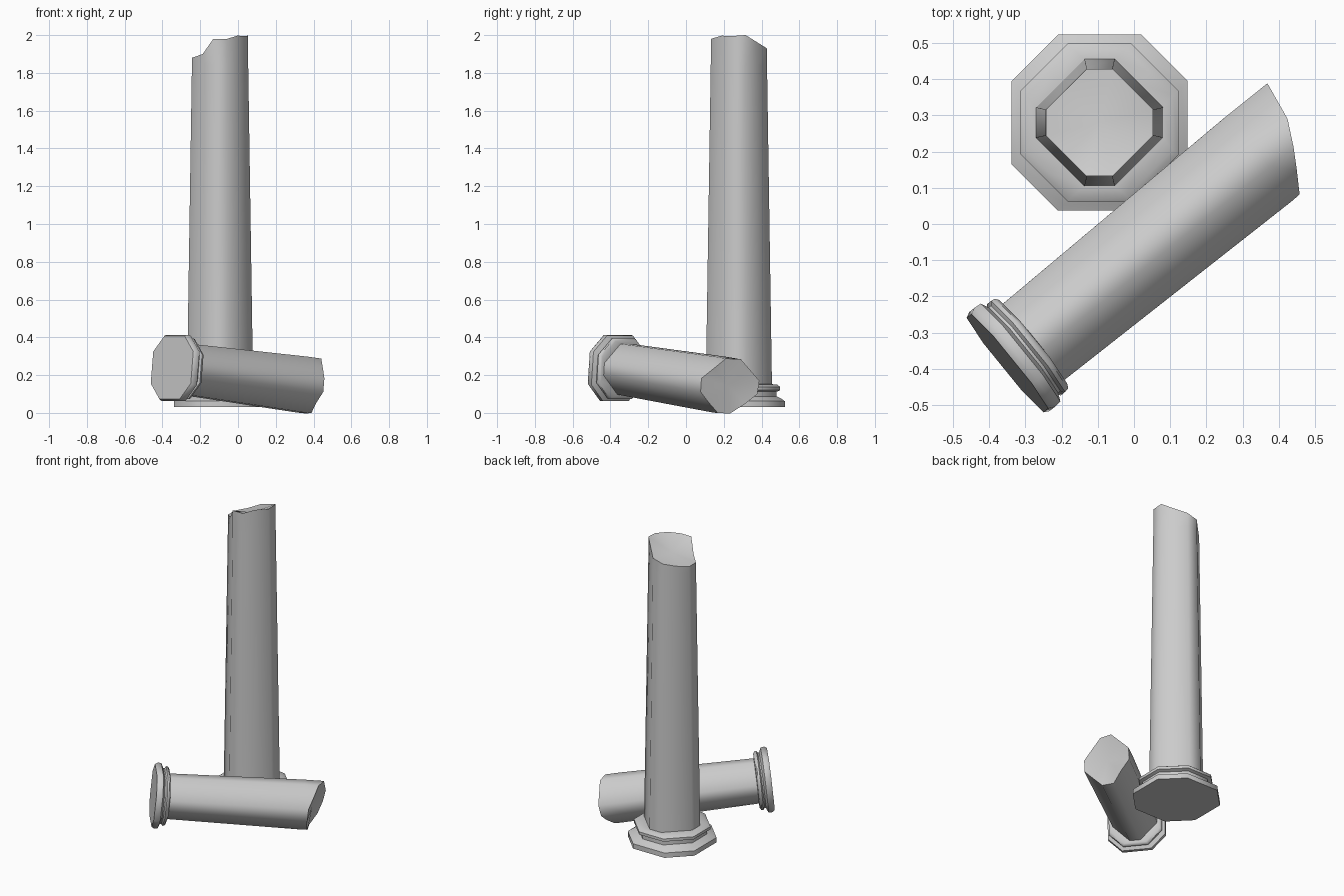
import bpy, bmesh, math
from mathutils import Vector, Matrix

if "Cube" in bpy.data.objects:
    bpy.data.objects.remove(bpy.data.objects["Cube"])


def octagon(a, c):
    """Chamfered square: half width a, half flat length c, midpoint on each chamfer."""
    m = (a + c) / 2
    pts = []
    for q in range(4):
        for x, y in ((a, -c), (a, c), (m, m)):
            for _ in range(q):
                x, y = -y, x
            pts.append((x, y))
    return pts


def column(name, rings, broken, core, matrix):
    """Loft octagon rings (z, a, c) and finish with a jagged broken end."""
    bm = bmesh.new()
    loops = []
    for z, a, c in rings:
        loops.append([bm.verts.new((x, y, z)) for x, y in octagon(a, c)])
    # Jagged end on the last section
    a, c = rings[-1][1:]
    a, c = a - 0.001, c
    loops.append([bm.verts.new((x, y, z)) for (x, y), z in zip(octagon(a, c), broken)])
    for lo, hi in zip(loops, loops[1:]):
        for i in range(12):
            j = (i + 1) % 12
            bm.faces.new((lo[i], lo[j], hi[j], hi[i]))
    bm.faces.new(list(reversed(loops[0])))
    mid = bm.verts.new((0, 0, core))
    for i in range(12):
        bm.faces.new((loops[-1][i], loops[-1][(i + 1) % 12], mid))
    bmesh.ops.recalc_face_normals(bm, faces=bm.faces)
    mesh = bpy.data.meshes.new(name)
    bm.to_mesh(mesh)
    bm.free()
    obj = bpy.data.objects.new(name, mesh)
    obj.matrix_world = matrix
    bpy.context.collection.objects.link(obj)
    bpy.ops.object.select_all(action='DESELECT')
    obj.select_set(True)
    bpy.context.view_layer.objects.active = obj
    bpy.ops.object.shade_smooth_by_angle(angle=math.radians(50))
    return obj


# Standing column with moulded base
standing_rings = [
    (0.03, 0.243, 0.115), (0.062, 0.243, 0.115), (0.075, 0.225, 0.095),
    (0.088, 0.200, 0.075), (0.112, 0.200, 0.075), (0.120, 0.218, 0.088),
    (0.138, 0.218, 0.088), (0.150, 0.203, 0.075), (0.152, 0.175, 0.042),
    (1.84, 0.149, 0.036),
]
standing_top = [1.995, 2.0, 1.965, 1.93, 1.91, 1.89,
                1.88, 1.88, 1.90, 1.98, 1.98, 1.997]
column("standing_column", standing_rings, standing_top, 1.92,
       Matrix.Translation((-0.095, 0.28, 0)))

# Fallen upper half with its capital, lying tilted on the ground
fallen_rings = [
    (-0.516, 0.168, 0.085), (-0.500, 0.176, 0.090), (-0.478, 0.174, 0.088),
    (-0.466, 0.152, 0.070), (-0.458, 0.152, 0.070), (-0.450, 0.162, 0.076),
    (-0.438, 0.160, 0.075), (-0.430, 0.150, 0.065), (-0.428, 0.135, 0.033),
    (0.38, 0.148, 0.036),
]
fallen_end = [0.52, 0.53, 0.515, 0.50, 0.463, 0.435,
              0.405, 0.405, 0.41, 0.425, 0.44, 0.49]
yaw, dip = math.radians(39.1), math.radians(5.8)
along = Vector((math.cos(yaw) * math.cos(dip), math.sin(yaw) * math.cos(dip), -math.sin(dip)))
left = Vector((-math.sin(yaw), math.cos(yaw), 0))
up = along.cross(left)
pose = Matrix((left, up, along)).transposed().to_4x4()
column("fallen_column", fallen_rings, fallen_end, 0.445,
       Matrix.Translation((0.049, -0.0605, 0.188)) @ pose)
